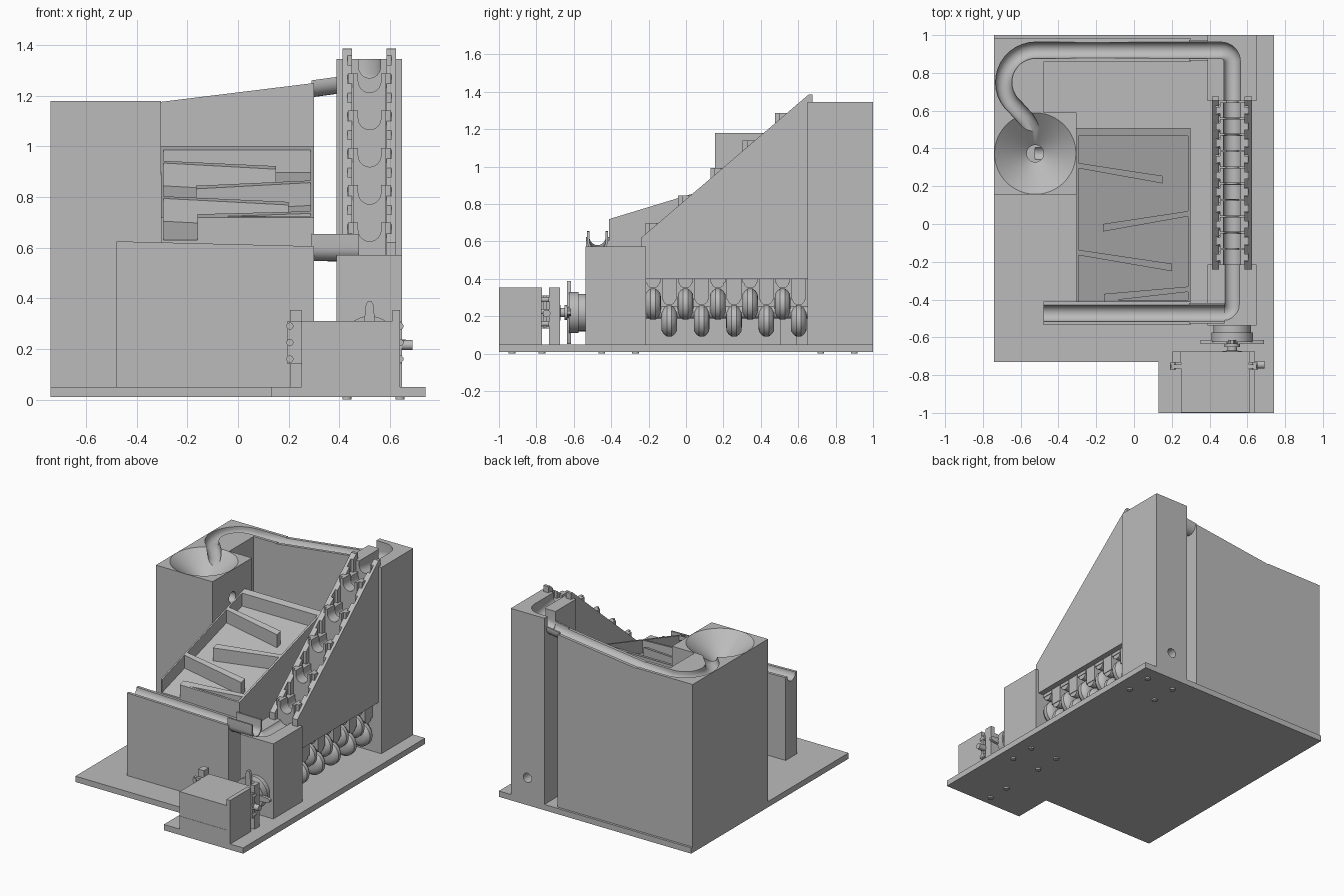
import bpy, bmesh
from math import sin, cos, pi, radians
from mathutils import Vector, Matrix

cube = bpy.data.objects.get("Cube")
if cube:
    bpy.data.objects.remove(cube, do_unlink=True)

grey = bpy.data.materials.new("plain_grey")
grey.use_nodes = True
grey.diffuse_color = (0.5, 0.5, 0.5, 1)
grey.node_tree.nodes["Principled BSDF"].inputs["Base Color"].default_value = (0.5, 0.5, 0.5, 1)
parts = []


def finish(name, bm, keep=True):
    bmesh.ops.recalc_face_normals(bm, faces=bm.faces)
    me = bpy.data.meshes.new(name)
    bm.to_mesh(me)
    bm.free()
    me.materials.append(grey)
    ob = bpy.data.objects.new(name, me)
    bpy.context.collection.objects.link(ob)
    if keep:
        parts.append(ob)
    else:
        ob.hide_render = True
    return ob


def loft(name, rings, keep=True):
    """Closed solid through a list of equal-length vertex rings."""
    bm = bmesh.new()
    rows = [[bm.verts.new(p) for p in ring] for ring in rings]
    n = len(rows[0])
    for a, b in zip(rows, rows[1:]):
        for i in range(n):
            j = (i + 1) % n
            bm.faces.new((a[i], a[j], b[j], b[i]))
    bm.faces.new(rows[0][::-1])
    bm.faces.new(rows[-1])
    return finish(name, bm, keep)


def prism(name, plan, z0, top, keep=True):
    """Plan outline raised to a height or to a sloping plane."""
    f = top if callable(top) else (lambda x, y: top)
    return loft(name, [[(x, y, z0) for x, y in plan], [(x, y, f(x, y)) for x, y in plan]], keep)


def rect(x0, x1, y0, y1):
    return [(x0, y0), (x1, y0), (x1, y1), (x0, y1)]


def box(name, x0, x1, y0, y1, z0, z1, keep=True):
    return prism(name, rect(x0, x1, y0, y1), z0, z1, keep)


def sweep(name, profile, path, keep=True):
    """Upright (side, height) profile carried along a path with mitred corners."""
    pts = [Vector(p) for p in path]
    rings = []
    for i, p in enumerate(pts):
        a = (p - pts[i - 1]).xy.normalized() if i else None
        b = (pts[i + 1] - p).xy.normalized() if i < len(pts) - 1 else None
        t = ((a or b) + (b or a)).normalized()
        k = 1 / max(t.dot(a or b), 0.5)
        rings.append([p + Vector((t.y * s * k, -t.x * s * k, h)) for s, h in profile])
    return loft(name, rings, keep)


def lathe(name, profile, loc, axis, keep=True, n=32):
    """Solid of revolution from (radius, distance) pairs along an axis."""
    rot = Vector((0, 0, 1)).rotation_difference(Vector(axis)).to_matrix()
    rings = [[Vector(loc) + rot @ Vector((r * cos(2 * pi * i / n), r * sin(2 * pi * i / n), d))
              for i in range(n)] for r, d in profile]
    return loft(name, rings, keep)


def rod(name, r, length, loc, axis, keep=True):
    return lathe(name, [(r, 0), (r, length)], loc, axis, keep)


def cut(cutter, *targets):
    for ob in targets:
        mod = ob.modifiers.new("cut", 'BOOLEAN')
        mod.operation, mod.solver, mod.object = 'DIFFERENCE', 'EXACT', cutter
        bpy.context.view_layer.objects.active = ob
        bpy.ops.object.modifier_apply(modifier=mod.name)
    bpy.data.objects.remove(cutter, do_unlink=True)


def arc(r, a0, a1, n=12, cx=0, cy=0):
    angles = [radians(a0 + (a1 - a0) * i / n) for i in range(n + 1)]
    return [(cx + r * cos(a), cy + r * sin(a)) for a in angles]


GROOVE = [(0.043, 0.3)] + arc(0.043, 0, -180)[0:] + [(-0.043, 0.3)]


def trough(rim):
    return [(0.055, rim)] + arc(0.055, 0, -180) + [(-0.055, rim), (-0.043, rim)] \
        + arc(0.043, 180, 360) + [(0.043, rim)]


AX = 0.52      # lift and camshaft centre line
AZ = 0.22
B = 0.045      # underside of parts standing on the base

# Base plate and screw heads
prism("base_plate", [(-.74, -.73), (.13, -.73), (.13, -1), (.74, -1), (.74, 1), (-.74, 1)], 0.01, 0.05)
screws = [(x, y) for x in (.43, .64) for y in (-.45, -.27, .72, .9)] + [(.43, -.77), (.43, -.93)]
for x, y in screws:
    rod("base_screw", 0.018, 0.02, (x, y, 0), (0, 0, 1))

# Funnel tower, rear wall and rear lift column
tower = prism("funnel_tower", [(-.74, .155), (-.305, .155), (-.305, .59), (-.48, .59), (-.48, .857),
                               (-.305, .857), (-.305, .984), (-.74, .984)], B, 1.18)
wall = prism("rear_wall", rect(-.305, .3, .857, .984), B, lambda x, y: 1.176 + .123 * (x + .305))
column = box("rear_column", .39, .648, .65, 1, B, 1.345)

# Upper marble track
bend = [(x, y, 1.165) for x, y in arc(.17, 230, 90, 14, -.52, .75)]
corner = [(x, y, 1.285) for x, y in arc(.06, 90, 0, 5, AX - .06, .86)]
upper = [(-.52, .47, 1.14), (-.57, .555, 1.155)] + bend + [(.3, .92, 1.25)] + corner + [(AX, .6, 1.32)]
cut(sweep("track_cutter", GROOVE, upper, False), tower, wall, column)
sweep("upper_bridge", trough(.012), [(.29, .92, 1.249), (.4, .92, 1.264)])

# Funnel with side outlet
FX, FY = -.523, .373
cut(lathe("funnel_cutter", [(.045, .97), (.045, 1.04), (.2155, 1.18), (.2155, 1.25)],
          (FX, FY, 0), (0, 0, 1), False, 48), tower)
cut(rod("outlet_cutter", .037, .3, (FX, FY, .99), (1, 0, 0), False), tower)
cut(rod("shaft_hole_cutter", .032, .3, (AX, .8, .2), (0, 1, 0), False), column)


# Zigzag ramp
def ramp_top(x, y):
    return .72 + .304 * (y + .41)


def ramp_floor(x, y):
    return ramp_top(x, y) - .09


prism("ramp_body", rect(-.305, .3, -.412, .508), B, ramp_floor)
for plan in (rect(-.305, -.295, -.412, .508), rect(.286, .3, -.412, .508),
             rect(-.3, .29, .465, .508), rect(-.155, .29, -.412, -.402)):
    prism("ramp_rim", plan, .6, ramp_top)
for x0, y0, x1, y1 in ((-.3, .31, .15, .235), (.29, .055, -.165, -.02),
                       (-.3, -.15, .2, -.23), (.29, -.345, -.16, -.39)):
    prism("ramp_baffle", [(x0, y0 - .014), (x1, y1 - .02), (x1, y1 + .02), (x0, y0 + .014)], .6, ramp_top)

# Front wall, front column and lower marble track
front_wall = prism("front_wall", rect(-.48, .3, -.535, -.41), B, lambda x, y: .613 - .025 * x)
front_col = box("front_column", .39, .648, -.537, -.215, B, .572)
turn = [(x, y, .592) for x, y in arc(.05, -90, 0, 5, AX - .05, -.423)]
lower = [(-.55, -.473, .625), (.3, -.473, .606)] + turn + [(AX, -.15, .588)]
cut(sweep("lower_cutter", GROOVE, lower, False), front_wall, front_col)
sweep("lower_bridge", trough(.053), [(.29, -.473, .602), (.478, -.473, .6)])

# Sloping lift walls
lift_walls = [prism("lift_wall", rect(x, x + .039, -.24, .655), .4,
                    lambda px, y: .62 + .855 * (y + .24)) for x in (.412, .586)]
for x in (.412, .586):
    box("lift_wall_peak", x, x + .039, .655, .675, 1.2, 1.387)

# Cams and stepped lifters, alternately raised and lowered
rim = [(.03, -.042), (.055, -.04), (.072, -.028), (.083, -.013), (.083, .013), (.072, .028), (.055, .04), (.03, .042)]
for i in range(10):
    y = -.176 + .0865 * i
    up = 1 if i % 2 == 0 else -1
    cam_z = AZ + .045 * up
    top = .655 + .0735 * i + .045 * up
    low = cam_z + .085
    lathe("cam", rim, (AX, y, cam_z), (0, 1, 0))
    step = [(-.064, low + .03), (.064, low + .03), (.064, top), (.045, top)] \
        + arc(.045, 0, -180, 12, 0, top - .03) + [(-.045, top), (-.064, top)]
    sweep("lifter", step, [(AX, y - .04, 0), (AX, y + .04, 0)])
    rod("lifter_foot", .035, .12, (AX - .06, y, low + .035), (1, 0, 0))
    cut(box("slot_cutter", .432, .606, y - .021, y + .021, .5, 2, False), *lift_walls)
    for x in (.434, .58):
        box("lifter_guide", x, x + .025, y - .018, y + .018, .5, top)
rod("camshaft", .032, 1.5, (AX, -.56, AZ), (0, 1, 0))

# Drive disc and four-armed horn
lathe("drive_disc", [(.11, -.625), (.11, -.575), (.1, -.575), (.1, -.53)], (AX, 0, AZ), (0, 1, 0))
arm = [(-.03, 0), (-.015, .155), (-.008, .168), (.008, .168), (.015, .155), (.03, 0)]
for k in range(4):
    turned = [Matrix.Rotation(k * pi / 2, 2) @ Vector(p) for p in arm]
    sweep("horn_arm", [(p.x, p.y) for p in turned], [(AX, -.635, AZ), (AX, -.615, AZ)])
lathe("motor_shaft", [(.06, -.69), (.06, -.675), (.025, -.67), (.025, -.65), (.04, -.65), (.04, -.62)],
      (AX, 0, AZ), (0, 1, 0))

# Motor, its mount and fixings
box("motor_body", .25, .61, -.998, -.675, .135, .31)
box("motor_bed", .25, .64, -1, -.77, B, .14)
box("motor_cheek", .61, .64, -1, -.77, B, .353)
box("motor_flange", .195, .648, -.765, -.745, .14, .31)
for x0, x1 in ((.205, .25), (.61, .64)):
    box("motor_post", x0, x1, -.732, -.675, B, .353)
for x in (.205, .64):
    for z in (.16, .225, .29):
        rod("mount_screw", .014, .04, (x, -.772, z), (0, 1, 0))
rod("cable_plug", .02, .05, (.64, -.745, .215), (1, 0, 0))

# Smooth the round parts and keep edges sharp
bpy.ops.object.select_all(action='DESELECT')
for ob in parts:
    ob.select_set(True)
bpy.context.view_layer.objects.active = parts[0]
bpy.ops.object.shade_smooth_by_angle(angle=radians(32))
